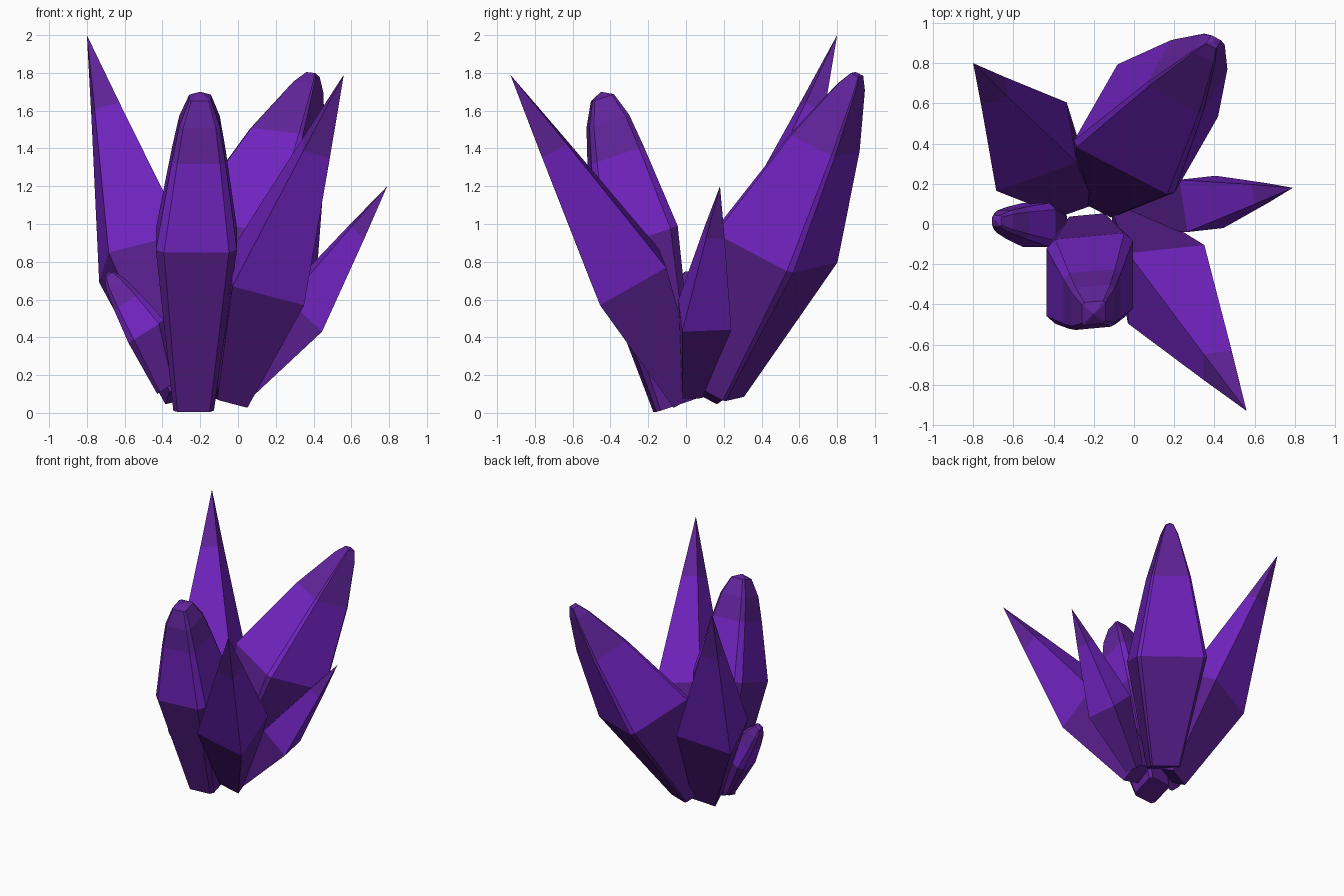
import bpy, bmesh
from mathutils import Vector as V

if "Cube" in bpy.data.objects:
    bpy.data.objects.remove(bpy.data.objects["Cube"])


def material(name, rgb):
    m = bpy.data.materials.new(name)
    m.diffuse_color = [((c / 255 + 0.055) / 1.055) ** 2.4 for c in rgb] + [1]
    m.use_nodes = True
    m.node_tree.nodes["Principled BSDF"].inputs["Base Color"].default_value = m.diffuse_color
    return m


MATS = [material("deep violet base", (92, 32, 146)),
        material("bright violet body", (114, 36, 194)),
        material("muted violet tip", (98, 36, 156))]


def outline(chamfer):
    """Square cross-section, corners optionally cut."""
    if not chamfer:
        return [(-1, -1), (1, -1), (1, 1), (-1, 1)]
    k = 1 - chamfer
    return [(-k, -1), (k, -1), (1, -k), (1, k), (k, 1), (-k, 1), (-1, k), (-1, -k)]


def crystal(name, base, base_scale, mid, u, v, tip, levels, chamfer=0):
    """Loft from small base ring to wide girdle, then through levels (t, scale) to the tip."""
    base, mid, u, v, tip = map(V, (base, mid, u, v, tip))
    rings = [(base, base_scale), (mid, 1)]
    rings += [(mid.lerp(tip, t), s) for t, s in levels]
    shape = outline(chamfer)
    n = len(shape)
    bm = bmesh.new()
    loops = [[bm.verts.new(c + (u * a + v * b) * s) for a, b in shape] for c, s in rings]
    bm.faces.new(loops[0])
    for i in range(len(loops) - 1):
        for j in range(n):
            k = (j + 1) % n
            f = bm.faces.new((loops[i][j], loops[i][k], loops[i + 1][k], loops[i + 1][j]))
            f.material_index = min(i, 2)
    point = bm.verts.new(tip)
    for j in range(n):
        f = bm.faces.new((loops[-1][j], loops[-1][(j + 1) % n], point))
        f.material_index = 2
    bmesh.ops.recalc_face_normals(bm, faces=bm.faces)
    me = bpy.data.meshes.new(name)
    bm.to_mesh(me)
    bm.free()
    for m in MATS:
        me.materials.append(m)
    bpy.context.collection.objects.link(bpy.data.objects.new(name, me))


# Sharp four-sided crystals
crystal("tall_back_left_crystal", (-.29, .13, .10), .42, (-.51, .385, .82),
        (.2, .07, .05), (-.025, .15, -.08), (-.80, .80, 2.0), [(.66, .33)])
crystal("front_right_crystal", (-.03, 0, .09), .42, (.16, -.30, .72),
        (.19, .02, -.05), (0, .175, .10), (.56, -.93, 1.79), [(.64, .37)])
crystal("small_right_crystal", (.02, .03, .11), .4, (.335, .10, .52),
        (-.02, .13, .005), (-.09, -.01, .085), (.79, .18, 1.2), [(.64, .38)])

# Blunt crystals with cut corners
crystal("wide_back_crystal", (-.16, .17, .12), .42, (.06, .475, .88),
        (-.25, .13, .03), (.12, .21, -.11), (.40, .91, 1.80),
        [(.6, .56), (.92, .22), (.99, .1)], .1)
crystal("front_crystal", (-.235, -.06, .04), .5, (-.22, -.27, .92),
        (.215, .02, 0), (0, .21, .07), (-.20, -.45, 1.70),
        [(.57, .66), (.8, .5), (.96, .27)], .2)
crystal("small_left_crystal", (-.38, 0, .13), .5, (-.485, -.005, .43),
        (.095, 0, .06), (0, .11, 0), (-.69, .015, .745),
        [(.5, .72), (.8, .5), (.96, .25)], .3)
